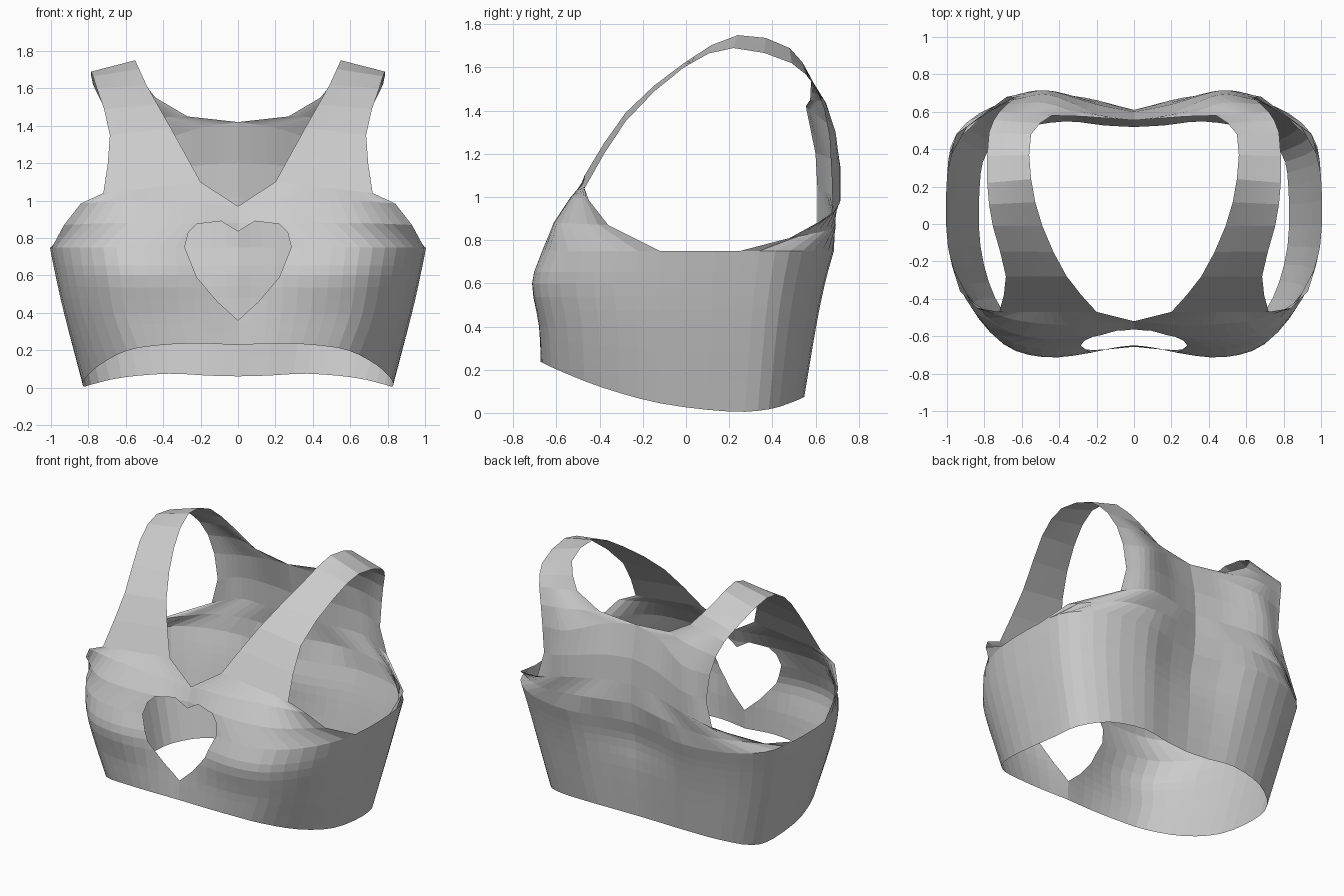
import bpy, bmesh
from mathutils import Vector

if "Cube" in bpy.data.objects:
    bpy.data.objects.remove(bpy.data.objects["Cube"])

K = 3  # samples per control segment


def catmull(pts, n):
    """Resample control points to n segments with a Catmull-Rom curve."""
    p = [Vector(q) for q in pts]
    p = [2 * p[0] - p[1]] + p + [2 * p[-1] - p[-2]]
    segs, out = len(p) - 3, []
    for i in range(n + 1):
        t = i * segs / n
        s = min(int(t), segs - 1)
        t -= s
        a, b, c, d = p[s:s + 4]
        out.append(0.5 * (2 * b + (c - a) * t + (2 * a - 5 * b + 4 * c - d) * t * t
                          + (3 * b - a - 3 * c + d) * t ** 3))
    return out


# Half plan outline at chest height, centre front -> side -> centre back
plan = [(0, -.58), (.25, -.645), (.5, -.665), (.72, -.6), (.9, -.4), (.995, -.12),
        (1, .25), (.95, .48), (.75, .63), (.45, .685), (.2, .63), (0, .595)]


def ring(z, width, front, back, fill):
    """Scale the plan outline; fill flattens the hollow at the centre line.
    z=None follows the curved hem."""
    pts = []
    for x, y in plan:
        push = fill * max(0, 1 - x / .45)
        y = y * front - push if y < 0 else y * back + push / 2
        d = y - .27
        hem = .005 + (.26 * d * d if d < 0 else .9 * d * d)
        pts.append((x * width, y, hem if z is None else z))
    return catmull(pts, 11 * K)


# Body band lofted from hem to chest
rings = [ring(None, .825, .985, .8, .085), ring(.4, .925, 1.01, .88, .06),
         ring(.6, .97, 1.07, .94, 0), ring(.75, 1, 1, 1, 0)]
band = [list(r) for r in zip(*[catmull(c, 9) for c in zip(*rings)])]

# Front panel rungs, from centre line to armhole
front = [[(0, -.555, .88), (.3, -.61, .88), (.66, -.58, .88), (.93, -.36, .87)],
         [(0, -.52, .97), (.3, -.54, .99), (.6, -.52, 1.0), (.84, -.45, .985)]]

# Shoulder strap between its neck edge and its arm edge
neck = [(.2, -.47, 1.1), (.36, -.28, 1.39), (.49, -.01, 1.62), (.55, .24, 1.75),
        (.55, .48, 1.69), (.44, .58, 1.55)]
arm = [(.72, -.47, 1.04), (.685, -.28, 1.35), (.755, -.01, 1.6), (.785, .22, 1.69),
       (.775, .49, 1.62), (.72, .6, 1.51)]
strap = [list(e) for e in zip(catmull(neck, 10), catmull(arm, 10))]

# Back panel rungs, from centre line to armhole
back = [[(.27, .575, 1.45), (.47, .645, 1.44), (.68, .64, 1.41)],
        [(0, .555, 1.42), (.2, .59, 1.39), (.45, .69, 1.31), (.65, .665, 1.28)],
        [(0, .6, 1.2), (.2, .64, 1.19), (.47, .715, 1.14), (.63, .675, 1.1)],
        [(0, .61, 1.02), (.2, .65, 1.02), (.47, .715, .99), (.68, .68, .92)],
        [(0, .61, .89), (.33, .685, .88), (.66, .67, .85), (.95, .48, .81)]]

upper = ([band[-1][:5 * K + 1]] + [catmull(r, 5 * K) for r in front + strap + back]
         + [band[-1][-5 * K - 1:][::-1]])

bm = bmesh.new()
for rows in (band, upper):
    grid = [[bm.verts.new(p) for p in row] for row in rows]
    for a, b in zip(grid, grid[1:]):
        for i in range(len(a) - 1):
            bm.faces.new((a[i], a[i + 1], b[i + 1], b[i]))
bmesh.ops.remove_doubles(bm, verts=bm.verts, dist=.0005)

# Heart-shaped opening: slice along each outline edge, then remove the inside
heart = [(0, .36), (.11, .46), (.22, .59), (.285, .75), (.265, .83), (.22, .875),
         (.09, .89), (0, .835)]


def in_heart(x, z):
    hit = False
    for (x0, z0), (x1, z1) in zip(heart, heart[1:] + heart[:1]):
        if (z0 > z) != (z1 > z) and x < x0 + (z - z0) * (x1 - x0) / (z1 - z0):
            hit = not hit
    return hit


def overlaps(f, x0, z0, x1, z1):
    xs, zs = [v.co.x for v in f.verts], [v.co.z for v in f.verts]
    return (f.calc_center_median().y < 0 and min(xs) < max(x0, x1) and max(xs) > min(x0, x1)
            and min(zs) < max(z0, z1) and max(zs) > min(z0, z1))


for (x0, z0), (x1, z1) in zip(heart, heart[1:]):
    geom = set(f for f in bm.faces if overlaps(f, x0, z0, x1, z1))
    for f in list(geom):
        geom.update(f.edges)
        geom.update(f.verts)
    bmesh.ops.bisect_plane(bm, geom=list(geom), dist=1e-5, plane_co=(x0, 0, z0),
                           plane_no=(z1 - z0, 0, x0 - x1))
inside = []
for f in bm.faces:
    c = f.calc_center_median()
    if c.y < 0 and in_heart(c.x, c.z):
        inside.append(f)
bmesh.ops.delete(bm, geom=inside, context='FACES')

# Mirror to the other half
dup = bmesh.ops.duplicate(bm, geom=bm.verts[:] + bm.edges[:] + bm.faces[:])["geom"]
for v in dup:
    if isinstance(v, bmesh.types.BMVert):
        v.co.x = -v.co.x
bmesh.ops.reverse_faces(bm, faces=[f for f in dup if isinstance(f, bmesh.types.BMFace)])
bmesh.ops.remove_doubles(bm, verts=bm.verts, dist=.0005)
bmesh.ops.recalc_face_normals(bm, faces=bm.faces)

mesh = bpy.data.meshes.new("crop_top")
bm.to_mesh(mesh)
bm.free()
bpy.context.collection.objects.link(bpy.data.objects.new("crop_top", mesh))
